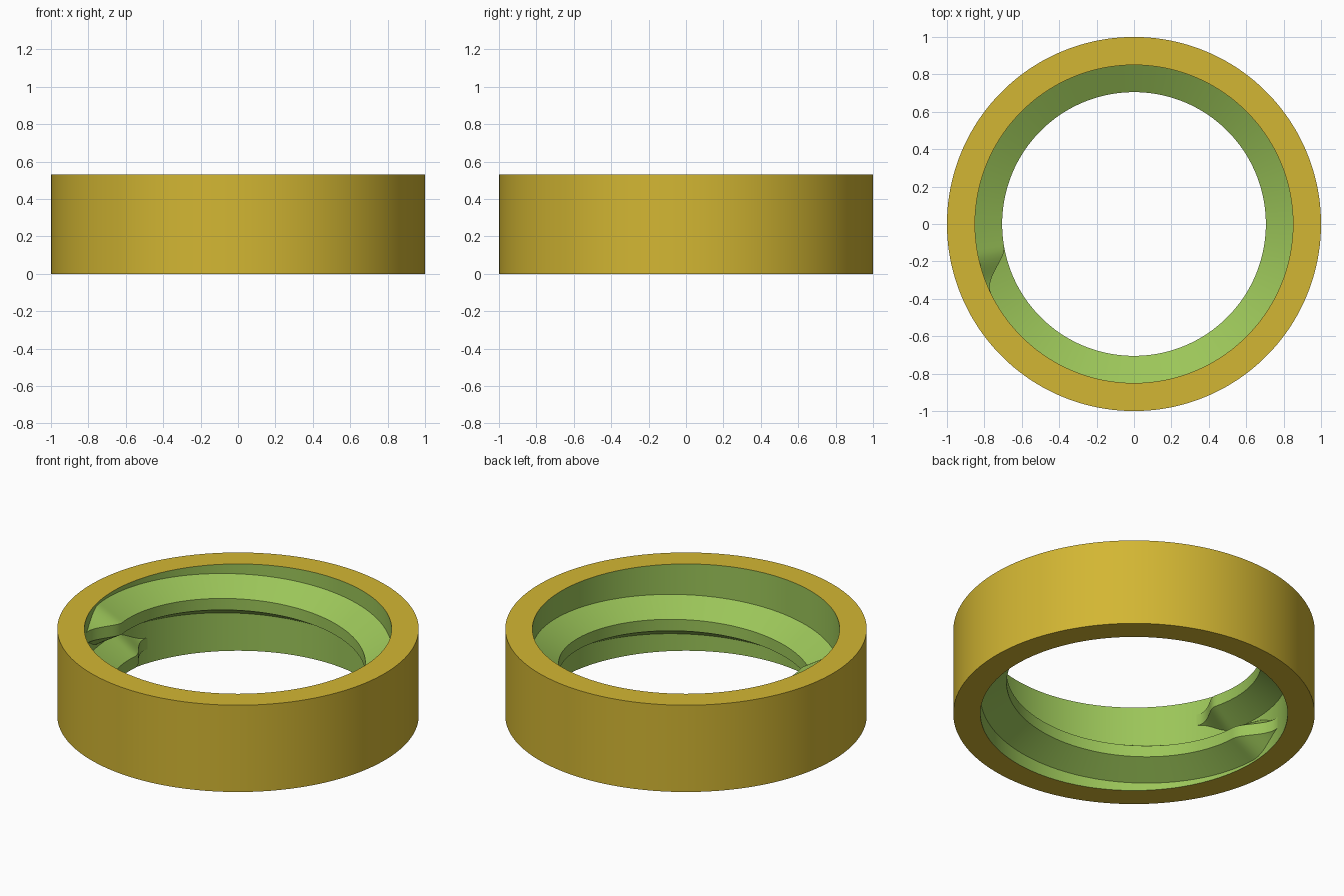
import bpy, bmesh, math

if "Cube" in bpy.data.objects:
    bpy.data.objects.remove(bpy.data.objects["Cube"])

H, R_OUT, R_WALL, DEPTH = 0.53, 1.0, 0.85, 0.145
STEP, TURN, N = 1.5, 240, 270          # degrees per column, columns per turn, thread columns
START = 161.0                          # angle where the thread leaves the wall
PITCH, CREST, FLANK = 0.255, 0.035, 0.085


def material(name, rgb):
    m = bpy.data.materials.new(name)
    m.diffuse_color = (*rgb, 1)
    m.use_nodes = True
    m.node_tree.nodes["Principled BSDF"].inputs["Base Color"].default_value = m.diffuse_color
    return m


def pt(i, r, z):
    a = math.radians(START + STEP * i)
    return (r * math.cos(a), r * math.sin(a), z)


def make(name, quads, mat):
    bm = bmesh.new()
    for q in quads:
        bm.faces.new([bm.verts.new(p) for p in q])
    bmesh.ops.remove_doubles(bm, verts=bm.verts, dist=1e-5)
    mesh = bpy.data.meshes.new(name)
    bm.to_mesh(mesh)
    bm.free()
    obj = bpy.data.objects.new(name, mesh)
    bpy.context.collection.objects.link(obj)
    mesh.materials.append(mat)
    bpy.ops.object.select_all(action='DESELECT')
    obj.select_set(True)
    bpy.context.view_layer.objects.active = obj
    bpy.ops.object.shade_smooth_by_angle(angle=math.radians(25))
    return obj


def thread(i):
    """Thread section at column i, bottom to top, fading into the wall at both ends."""
    t = min(1.0, i * STEP / 18, (N - i) * STEP / 16)
    f = 0.5 - 0.5 * math.cos(math.pi * t)
    z = 0.12 + PITCH * STEP * i / 360
    base, r = CREST + FLANK * f, R_WALL - DEPTH * f
    return [(R_WALL, z - base), (r, z - CREST), (r, z + CREST), (R_WALL, z + base)]


# Outer ring: outside wall and the two flat rims
profile = [(R_WALL, 0), (R_OUT, 0), (R_OUT, H), (R_WALL, H)]
ring = []
for i in range(TURN):
    for p, q in zip(profile, profile[1:]):
        ring.append([pt(i, *p), pt(i + 1, *p), pt(i + 1, *q), pt(i, *q)])
make("outer_ring", ring, material("mustard yellow", (0.65, 0.47, 0.033)))

# Threaded bore: helical ridge with the plain wall below, between and above its turns
bore = []


def bands(i, a, b):
    for k in range(len(a) - 1):
        bore.append([pt(i, *a[k]), pt(i, *a[k + 1]), pt(i + 1, *b[k + 1]), pt(i + 1, *b[k])])


for i in range(N):
    a, b = thread(i), thread(i + 1)
    bands(i, a, b)
    if i < TURN:
        bands(i, [(R_WALL, 0), a[0]], [(R_WALL, 0), b[0]])
    else:
        bands(i, [thread(i - TURN)[3], a[0]], [thread(i + 1 - TURN)[3], b[0]])
    if i >= N - TURN:
        bands(i, [a[3], (R_WALL, H)], [b[3], (R_WALL, H)])
make("threaded_bore", bore, material("leaf green", (0.33, 0.56, 0.1)))
